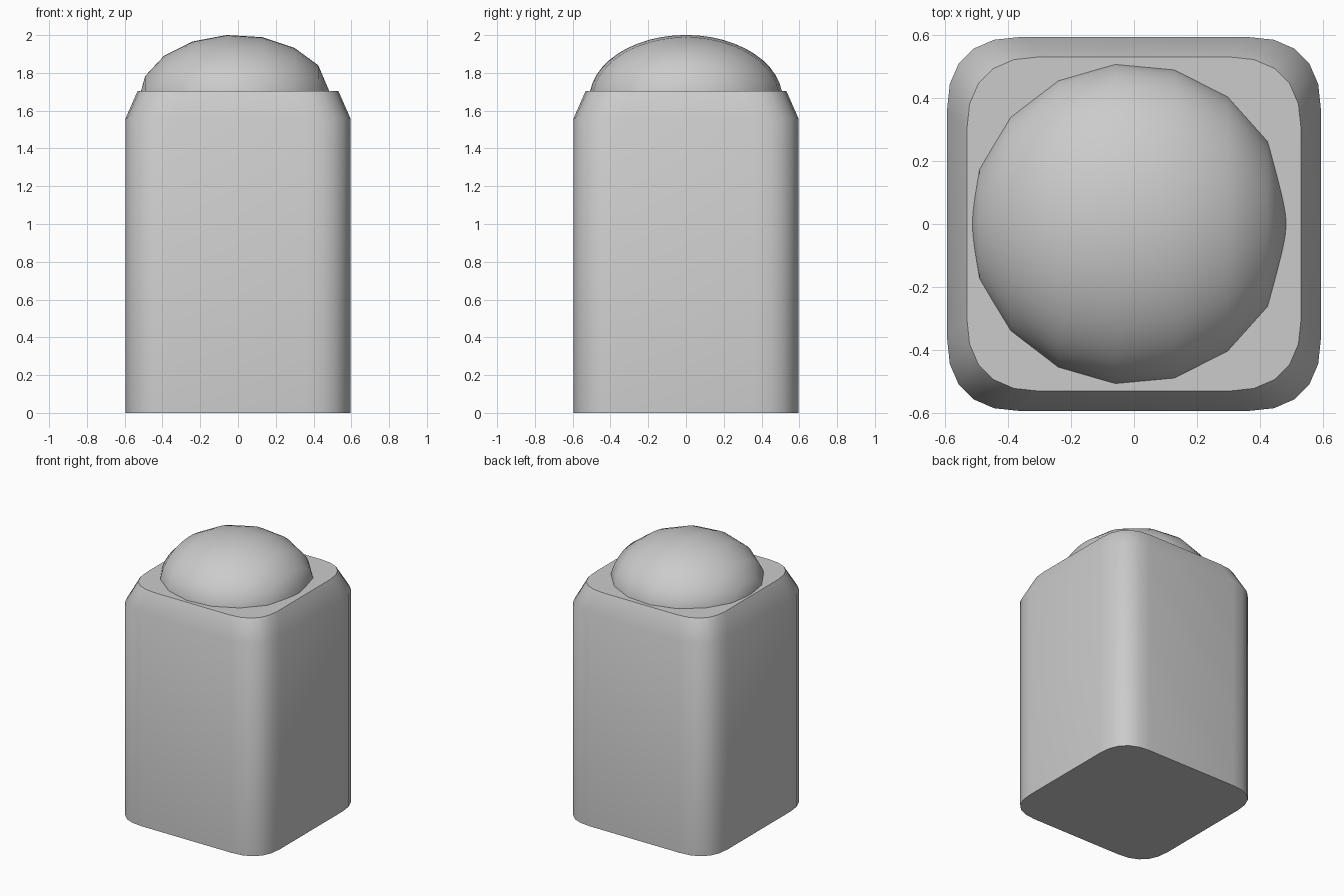
import bpy, bmesh, math

if "Cube" in bpy.data.objects:
    bpy.data.objects.remove(bpy.data.objects["Cube"])


def finish(bm, name):
    bmesh.ops.recalc_face_normals(bm, faces=bm.faces[:])
    mesh = bpy.data.meshes.new(name)
    bm.to_mesh(mesh)
    bm.free()
    obj = bpy.data.objects.new(name, mesh)
    bpy.context.collection.objects.link(obj)
    bpy.ops.object.select_all(action='DESELECT')
    obj.select_set(True)
    bpy.context.view_layer.objects.active = obj
    bpy.ops.object.shade_smooth_by_angle(angle=math.radians(35))
    return obj


def skin(bm, rings):
    # Bridge consecutive closed rings with quads
    for a, b in zip(rings, rings[1:]):
        n = len(a)
        for i in range(n):
            j = (i + 1) % n
            bm.faces.new((a[i], a[j], b[j], b[i]))


# Body: rounded square post with a sloping shoulder
CORNER = [(0, .234), (.009, .15), (.037, .085), (.085, .037), (.15, .009), (.234, 0)]


def body_ring(bm, half, z):
    ring = []
    for k in range(4):
        c, s = round(math.cos(k * math.pi / 2)), round(math.sin(k * math.pi / 2))
        for dx, dy in CORNER:
            x, y = half - dx, half - dy
            ring.append(bm.verts.new((x * c - y * s, x * s + y * c, z)))
    return ring


bm = bmesh.new()
rings = [body_ring(bm, h, z) for h, z in ((.595, 0), (.595, 1.56), (.532, 1.703))]
skin(bm, rings)
bm.faces.new(rings[0])
bm.faces.new(rings[-1])
finish(bm, "body")

# Dome: faceted profile turned about the x axis and flattened in height
R, HEIGHT, CX, CZ, SEGS = .514, .342, -.012, 1.66, 48
bm = bmesh.new()
rings = []
for k in range(1, 8):
    t = math.pi / 17 * (2 * k + 1)
    rings.append([bm.verts.new((CX + R * math.cos(t),
                                R * math.sin(t) * math.cos(math.tau * i / SEGS),
                                CZ + HEIGHT * math.sin(t) * math.sin(math.tau * i / SEGS)))
                  for i in range(SEGS)])
skin(bm, rings)
# Pointed ends on the x axis
for ring, side in ((rings[0], 1), (rings[-1], -1)):
    tip = bm.verts.new((CX + side * R, 0, CZ))
    for i in range(SEGS):
        bm.faces.new((ring[i], ring[(i + 1) % SEGS], tip))
finish(bm, "dome_cap")
